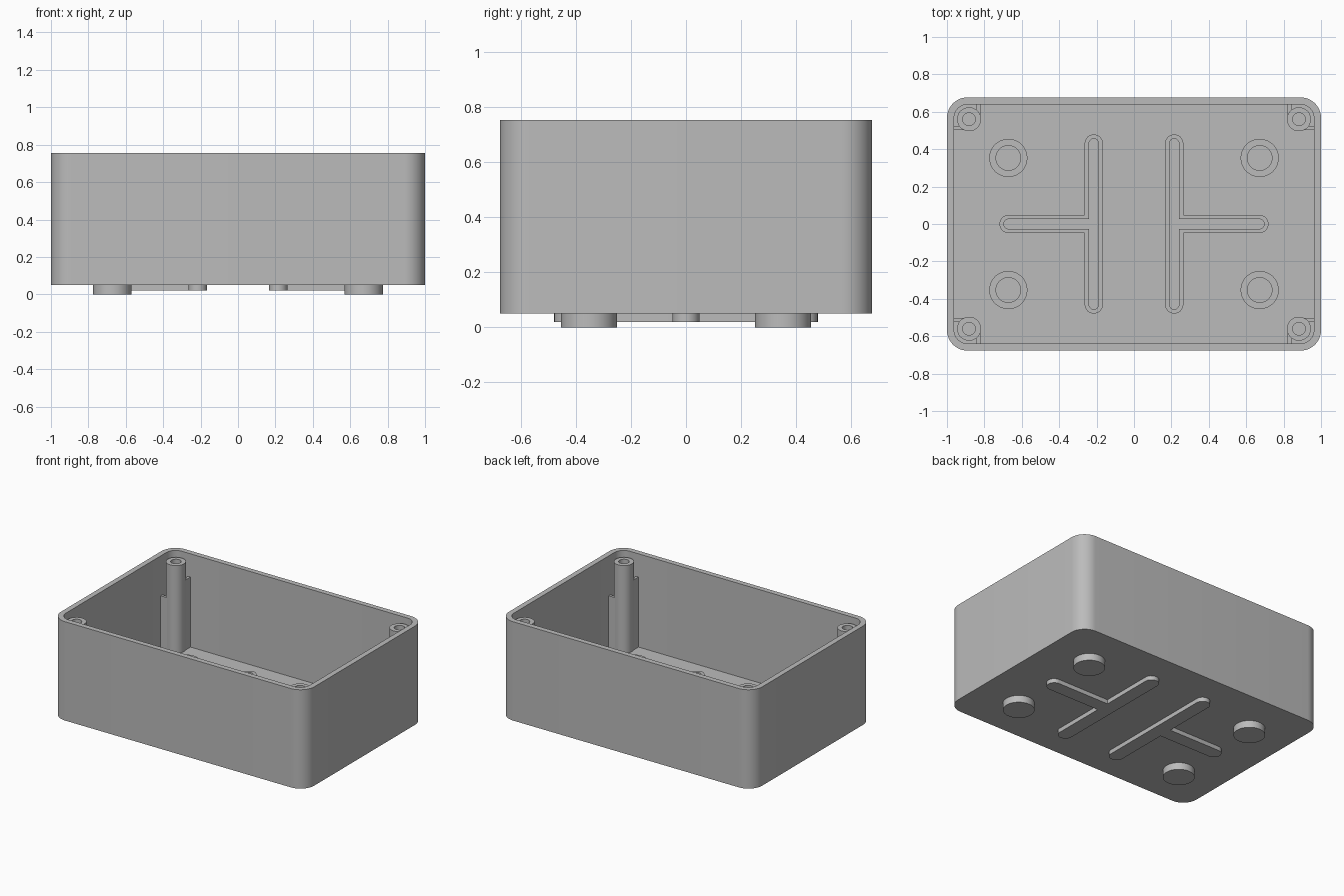
import bpy, bmesh
from math import cos, sin, pi, radians

if "Cube" in bpy.data.objects:
    bpy.data.objects.remove(bpy.data.objects["Cube"], do_unlink=True)

grey = bpy.data.materials.new("plain grey")
grey.use_nodes = True
GREY = (0.5, 0.5, 0.5, 1)
grey.diffuse_color = GREY
grey.node_tree.nodes["Principled BSDF"].inputs["Base Color"].default_value = GREY

FLOOR, RIM, BASE = 0.09, 0.755, 0.05
HALF_X, HALF_Y, WALL, CORNER = 1.0, 0.677, 0.038, 0.11


def arc(cx, cy, r, start, sweep, steps):
    """Counterclockwise arc points, angles in degrees."""
    return [(cx + r * cos(radians(start + sweep * i / steps)),
             cy + r * sin(radians(start + sweep * i / steps))) for i in range(steps + 1)]


def circle(r):
    return arc(0, 0, r, 0, 360, 48)[:-1]


def rounded_rect(hx, hy, r):
    pts = []
    for k, (sx, sy) in enumerate([(1, 1), (-1, 1), (-1, -1), (1, -1)]):
        pts += arc(sx * (hx - r), sy * (hy - r), r, 90 * k, 90, 12)
    return pts


def tee(w):
    """T outline with round ends; the stem points to +x."""
    return (arc(0, 0.43, w, 0, 180, 16) + arc(0, -0.43, w, 180, 180, 16)
            + [(w, -w)] + arc(0.455, 0, w, -90, 180, 16) + [(w, w)])


def skin(name, rings, location=(0, 0), turn=0):
    """Join stacked outlines of equal point count and cap both ends."""
    bm = bmesh.new()
    loops = [[bm.verts.new((x, y, z)) for x, y in pts] for pts, z in rings]
    for a, b in zip(loops, loops[1:]):
        for i in range(len(a)):
            j = (i + 1) % len(a)
            bm.faces.new((a[i], a[j], b[j], b[i]))
    bm.faces.new(loops[0][::-1])
    bm.faces.new(loops[-1])
    bmesh.ops.recalc_face_normals(bm, faces=bm.faces)
    mesh = bpy.data.meshes.new(name)
    bm.to_mesh(mesh)
    bm.free()
    mesh.materials.append(grey)
    ob = bpy.data.objects.new(name, mesh)
    bpy.context.collection.objects.link(ob)
    ob.location = (location[0], location[1], 0)
    ob.rotation_euler.z = turn
    return ob


def cup(name, shape, outer, inner, bottom, top, pit, location, turn=0):
    """Hollow boss, open at the top."""
    return skin(name, [(shape(outer), bottom), (shape(outer), top),
                       (shape(inner), top), (shape(inner), pit)], location, turn)


def plate(name, x0, x1, y0, y1, top):
    pts = [(x0, y0), (x1, y0), (x1, y1), (x0, y1)]
    return skin(name, [(pts, FLOOR - 0.01), (pts, top)])


# Open box shell
outer = rounded_rect(HALF_X, HALF_Y, CORNER)
inner = rounded_rect(HALF_X - WALL, HALF_Y - WALL, CORNER - WALL)
shell = skin("box_shell", [(outer, BASE), (outer, RIM), (inner, RIM), (inner, FLOOR)])
parts, cutters = [shell], []

# Round feet and T-shaped channels, each set through an opening in the floor
bosses = [("foot", circle, 0.102, 0.066, 0.0, 0.04, (sx * 0.672, sy * 0.353), 0)
          for sx in (-1, 1) for sy in (-1, 1)]
bosses += [("t_channel", tee, 0.049, 0.026, 0.02, 0.06, (sx * 0.215, 0), 0 if sx > 0 else pi)
           for sx in (-1, 1)]
for name, shape, ro, ri, bottom, pit, loc, turn in bosses:
    parts.append(cup(name, shape, ro, ri, bottom, 0.14, pit, loc, turn))
    mid = shape((ro + ri) / 2)
    cutters.append(skin(name + "_cutter", [(mid, -0.1), (mid, 0.3)], loc, turn))

# Corner screw posts with two ribs of different height tying each to the walls
for sx in (-1, 1):
    for sy in (-1, 1):
        parts.append(cup("screw_post", circle, 0.064, 0.034, FLOOR - 0.01, 0.715, 0.3,
                         (sx * 0.882, sy * 0.56)))
        tall_side = sx * sy < 0
        xs = sorted((sx * 0.822, sx * 0.842))
        ys = sorted((sy * 0.56, sy * 0.65))
        parts.append(plate("long_wall_rib", *xs, *ys, 0.59 if tall_side else 0.47))
        xs = sorted((sx * 0.882, sx * 0.97))
        ys = sorted((sy * 0.503, sy * 0.523))
        parts.append(plate("short_wall_rib", *xs, *ys, 0.47 if tall_side else 0.59))

# Cut the floor openings
bpy.context.view_layer.objects.active = shell
for cutter in cutters:
    cutter.hide_render = True
    mod = shell.modifiers.new("opening", 'BOOLEAN')
    mod.operation = 'DIFFERENCE'
    mod.solver = 'EXACT'
    mod.object = cutter
    bpy.ops.object.modifier_apply(modifier=mod.name)
    bpy.data.objects.remove(cutter, do_unlink=True)

# Smooth curves, sharp edges
bpy.ops.object.select_all(action='DESELECT')
for ob in parts:
    ob.select_set(True)
bpy.ops.object.shade_smooth_by_angle(angle=radians(30))
